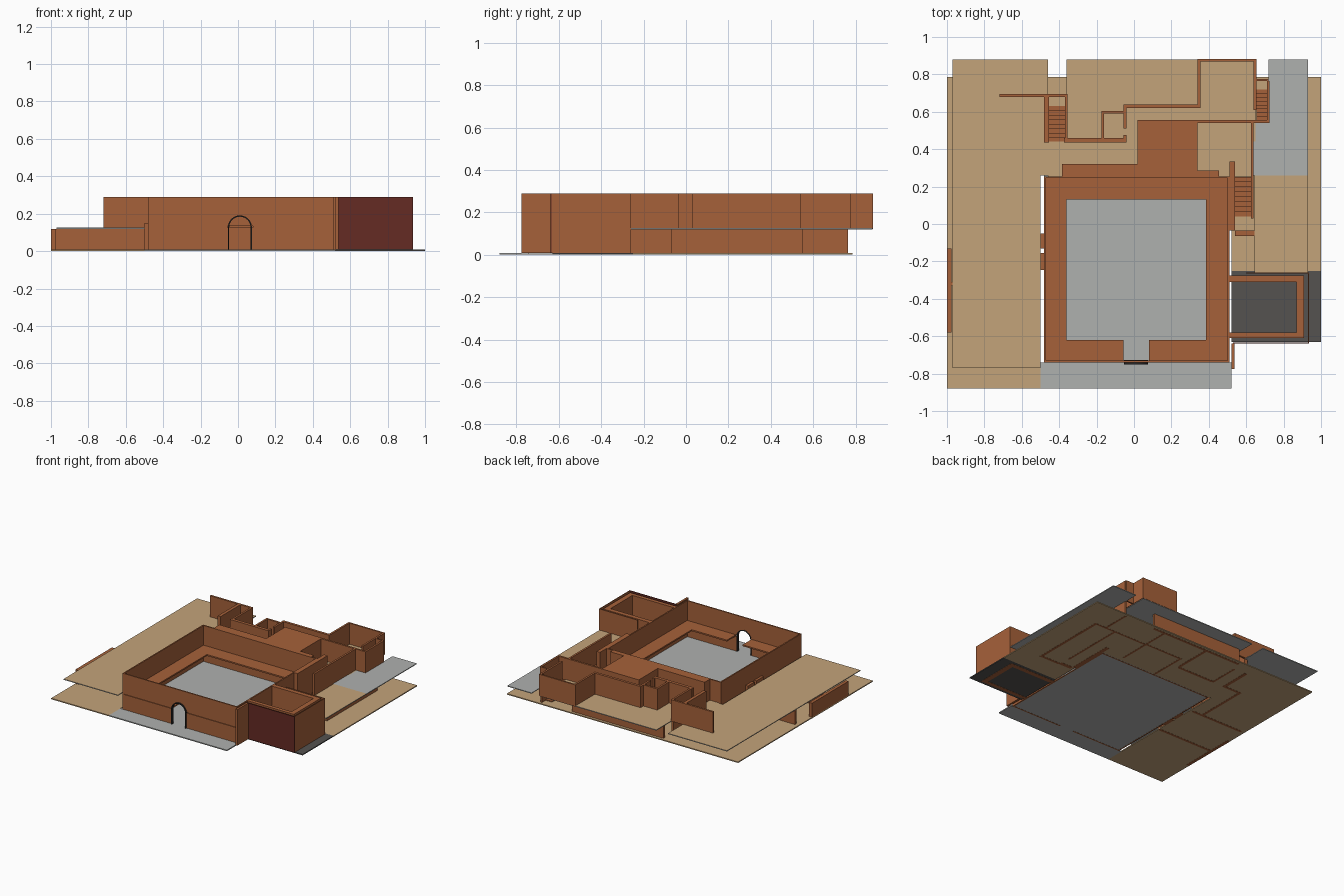
import bpy, bmesh, math

def mat(name, rgb):
    m = bpy.data.materials.new(name)
    m.diffuse_color = (*rgb, 1)
    return m

BRICK = mat("brick_brown", (0.38, 0.12, 0.042))
SAND = mat("sand_tan", (0.55, 0.37, 0.195))
STONE = mat("stone_grey", (0.43, 0.44, 0.43))
DARK = mat("dark_grey", (0.09, 0.085, 0.08))
RED = mat("dark_red", (0.13, 0.024, 0.017))
BLACK = mat("black_trim", (0.02, 0.02, 0.02))

def finish(bm, name, *mats, underside=False):
    bmesh.ops.recalc_face_normals(bm, faces=bm.faces)
    if underside:                       # second material on all but the top
        for f in bm.faces:
            f.material_index = 0 if f.normal.z > 0.5 else 1
    me = bpy.data.meshes.new(name)
    bm.to_mesh(me)
    bm.free()
    for m in mats:
        me.materials.append(m)
    ob = bpy.data.objects.new(name, me)
    bpy.context.collection.objects.link(ob)
    return ob

def boxes(name, rects, z0, z1, *mats, underside=False):
    """Blocks given as plan rectangles x0, x1, y0, y1 between two heights."""
    bm = bmesh.new()
    for x0, x1, y0, y1 in rects:
        r = bmesh.ops.create_cube(bm, size=1)
        for v in r["verts"]:
            v.co.x = x0 if v.co.x < 0 else x1
            v.co.y = y0 if v.co.y < 0 else y1
            v.co.z = z0 if v.co.z < 0 else z1
    return finish(bm, name, *mats, underside=underside)

def extruded(name, pts, y0, y1, m):
    """Front outline in x, z pushed back from y0 to y1."""
    bm = bmesh.new()
    f = bm.faces.new([bm.verts.new((x, y0, z)) for x, z in pts])
    r = bmesh.ops.extrude_face_region(bm, geom=[f])
    for g in r["geom"]:
        if isinstance(g, bmesh.types.BMVert):
            g.co.y = y1
    return finish(bm, name, m)

def stairs(name, x0, x1, y_low, y_high, n=8, top=0.12):
    bm_rects = []
    d = (y_high - y_low) / n
    for i in range(n):
        ya, yb = y_low + i * d, y_high
        boxes(f"{name}_step_{i + 1}", [(x0, x1, min(ya, ya + d), max(ya, ya + d))],
              0.005, top * (i + 1) / n, BRICK)

def arc(r, n=20, cx=0.01, cz=0.127):
    return [(cx - r * math.cos(math.pi * i / n), cz + r * math.sin(math.pi * i / n))
            for i in range(n + 1)]

TOP, MID = 0.29, 0.125

# ground plates
boxes("ground_sand", [(-1, -0.5, -0.88, 0.785), (-0.5, 1, 0.26, 0.785),
                      (0.52, 1, -0.25, 0.26)], 0.001, 0.009, SAND)
boxes("front_path", [(-0.5, 0.52, -0.88, -0.74)], 0.001, 0.009, STONE)
boxes("court_floor", [(-0.48, 0.51, -0.74, 0.26)], 0.001, 0.009, STONE)
boxes("side_room_floor", [(0.52, 1, -0.63, -0.25)], 0.001, 0.009, DARK)

# upper terrace: sand on top, stone below
boxes("terrace", [(-0.97, -0.5, -0.77, 0.88), (-0.5, -0.46, 0.26, 0.88),
                  (-0.36, 0.65, 0.44, 0.88), (-0.46, 0.64, 0.255, 0.44),
                  (0.645, 0.93, -0.26, 0.26)], 0.119, MID, SAND, STONE, underside=True)
boxes("terrace_stone", [(0.72, 0.93, 0.26, 0.88), (0.64, 0.72, 0.26, 0.55)],
      0.119, MID, STONE)

# gallery floor around the court, open at the entrance
boxes("gallery_floor", [(-0.475, -0.36, -0.735, 0.245), (0.385, 0.505, -0.735, 0.245),
                        (-0.36, 0.385, 0.13, 0.245), (-0.36, -0.055, -0.735, -0.62),
                        (0.08, 0.385, -0.735, -0.62)], 0.125, 0.136, BRICK)

# court walls
boxes("court_side_and_back_walls", [(-0.48, -0.47, -0.74, 0.25), (0.5, 0.51, -0.74, 0.25),
                                    (-0.48, 0.51, 0.245, 0.255)], 0, TOP, BRICK)
boxes("front_wall_lower", [(-0.48, -0.05, -0.74, -0.73), (0.07, 0.51, -0.74, -0.73)],
      0, 0.127, BRICK)
extruded("front_wall_upper",
         [(-0.48, 0.135)] + [(x, max(z, 0.135)) for x, z in arc(0.06)]
         + [(0.51, 0.135), (0.51, TOP), (-0.48, TOP)], -0.74, -0.73, BRICK)
# arched entrance frame
outer, inner = arc(0.064), arc(0.057)
extruded("entrance_arch_frame",
         [(outer[0][0], 0.009)] + outer + [(outer[-1][0], 0.009), (inner[-1][0], 0.009)]
         + inner[::-1] + [(inner[0][0], 0.009)], -0.75, -0.728, BLACK)
boxes("side_door_blocks", [(-0.5, -0.48, -0.245, -0.155), (-0.5, -0.48, -0.13, -0.05)],
      0, 0.15, BRICK)

# roofed rooms behind the court
boxes("back_rooms", [(-0.385, 0.02, 0.25, 0.32), (0.02, 0.34, 0.25, 0.555),
                     (0.34, 0.455, 0.25, 0.285)], MID, TOP, BRICK)

# side room with its outer panels
boxes("side_room_walls", [(0.51, 0.91, -0.61, -0.58), (0.51, 0.91, -0.31, -0.275),
                          (0.87, 0.91, -0.58, -0.31)], 0, TOP, BRICK)
boxes("side_room_front_panel", [(0.53, 0.935, -0.64, -0.634)], 0.009, TOP, RED)
boxes("side_room_outer_panels", [(0.93, 0.935, -0.634, -0.26), (0.6, 0.935, -0.265, -0.26)],
      0.009, TOP, BRICK)
boxes("front_corner_stub", [(0.52, 0.537, -0.775, -0.64)], 0.009, TOP, BRICK)

# upper garden and house walls
boxes("upper_walls", [(-0.72, -0.355, 0.68, 0.695), (-0.375, -0.04, 0.435, 0.46),
                      (-0.175, -0.16, 0.46, 0.605), (-0.175, -0.05, 0.59, 0.605),
                      (-0.055, -0.04, 0.51, 0.635), (-0.055, -0.04, 0.44, 0.475),
                      (-0.055, 0.355, 0.62, 0.64), (0.34, 0.355, 0.62, 0.88),
                      (0.34, 0.655, 0.87, 0.882), (0.64, 0.655, 0.61, 0.88),
                      (0.65, 0.72, 0.765, 0.775), (0.34, 0.725, 0.54, 0.555)],
      0.122, TOP, BRICK)
boxes("stair_walls", [(-0.48, -0.455, 0.435, 0.685), (-0.37, -0.355, 0.44, 0.685),
                      (0.71, 0.725, 0.54, 0.765), (0.51, 0.54, -0.035, 0.335),
                      (0.625, 0.64, 0.03, 0.54)], 0, TOP, BRICK)
boxes("stair_foot_wall", [(0.54, 0.645, -0.065, -0.035)], 0, MID, BRICK)

# three flights of stairs
stairs("left_stair", -0.455, -0.37, 0.63, 0.44)
stairs("right_stair", 0.54, 0.625, 0.04, 0.25)
stairs("back_stair", 0.655, 0.71, 0.72, 0.555)

# lower storey walls below the terrace
boxes("lower_walls", [(-1, -0.975, -0.58, -0.13), (-0.975, -0.5, -0.33, -0.31),
                      (-0.97, -0.52, 0.02, 0.04), (-0.62, -0.6, 0.04, 0.45),
                      (-0.62, -0.48, 0.435, 0.455), (-0.34, 0.45, 0.745, 0.765),
                      (-0.355, -0.04, 0.435, 0.455), (-0.05, -0.03, 0.455, 0.745),
                      (0.34, 0.355, 0.3, 0.745), (0.02, 0.34, 0.54, 0.555),
                      (0.02, 0.035, 0.26, 0.54), (0.355, 0.82, 0.535, 0.55),
                      (0.8, 0.82, -0.07, 0.535), (0.645, 0.8, -0.07, -0.05)],
      0, 0.119, BRICK)
